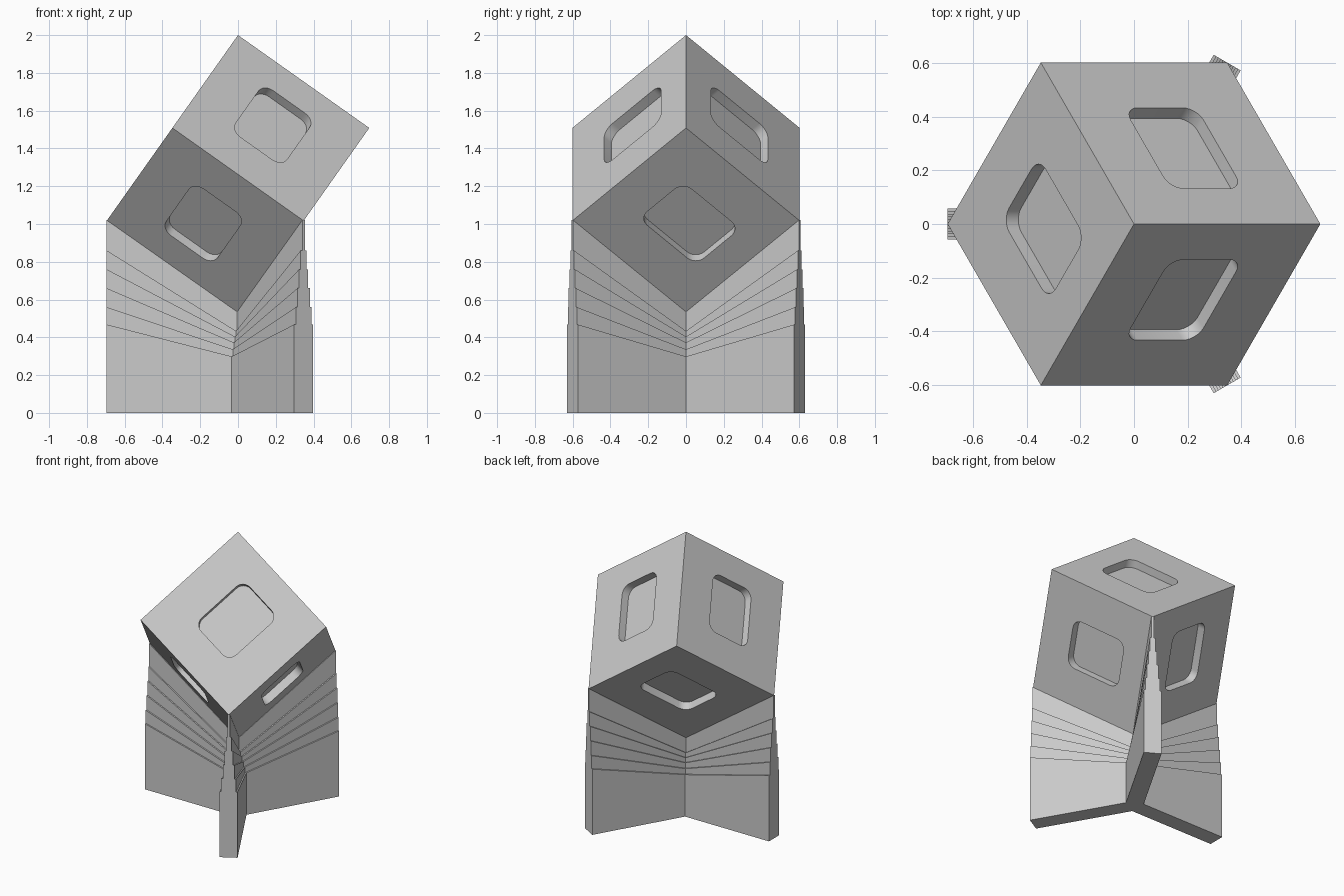
import bpy, bmesh
from math import cos, sin, radians, sqrt
from mathutils import Matrix, Vector

default = bpy.data.objects.get("Cube")
if default:
    bpy.data.objects.remove(default, do_unlink=True)

grey = bpy.data.materials.new("plain grey")
grey.use_nodes = True
grey.diffuse_color = (0.6, 0.6, 0.6, 1)
grey.node_tree.nodes["Principled BSDF"].inputs["Base Color"].default_value = (0.6, 0.6, 0.6, 1)

RADIUS = 0.695                      # reach of the cube corners from the axis
HEIGHT = RADIUS * 3 / sqrt(2)       # corner-to-corner height of the cube
BASE = 2 - HEIGHT                   # height of the cube's lowest corner
ARMS = [radians(a) for a in (60, 180, 300)]


def add_object(name, bm):
    bmesh.ops.recalc_face_normals(bm, faces=bm.faces)
    mesh = bpy.data.meshes.new(name)
    bm.to_mesh(mesh)
    bm.free()
    mesh.materials.append(grey)
    obj = bpy.data.objects.new(name, mesh)
    bpy.context.collection.objects.link(obj)
    return obj


# Unit cube axes mapped to the three edges rising from the lowest corner
edges = [Vector((RADIUS * cos(a), RADIUS * sin(a), HEIGHT / 3)) for a in ARMS]
stand_on_corner = Matrix.Translation((0, 0, BASE)) @ Matrix(edges).transposed().to_4x4()


def add_box(bm, low, high, round_axis=None):
    """Box between two corners, with the edges along one axis rounded."""
    low, high = Vector(low), Vector(high)
    part = bmesh.new()
    bmesh.ops.create_cube(part, size=1)
    for v in part.verts:
        v.co = Vector([l if c < 0 else h for c, l, h in zip(v.co, low, high)])
    if round_axis is not None:
        along = [e for e in part.edges
                 if abs((e.verts[0].co - e.verts[1].co)[round_axis]) > 1e-4]
        bmesh.ops.bevel(part, geom=along, offset=0.075, segments=6, profile=0.5,
                        affect='EDGES')
    part.transform(stand_on_corner)
    temp = bpy.data.meshes.new("temp")
    part.to_mesh(temp)
    part.free()
    bm.from_mesh(temp)
    bpy.data.meshes.remove(temp)


# Tilted cube
bm = bmesh.new()
add_box(bm, (0, 0, 0), (1, 1, 1))
cube = add_object("tilted_cube", bm)

# Rounded pockets: face axis, side, long axis, start of the long span
POCKETS = [(0, 1, 2, 0.28), (1, 1, 2, 0.28), (2, 1, 0, 0.28),
           (0, 0, 2, 0.22), (1, 0, 2, 0.22), (2, 0, 0, 0.28)]
DEPTH = 0.065
bm = bmesh.new()
for axis, side, long_axis, start in POCKETS:
    low, high = [0.305] * 3, [0.695] * 3
    low[long_axis], high[long_axis] = start, start + 0.5
    low[axis], high[axis] = (1 - DEPTH, 1.1) if side else (-0.1, DEPTH)
    add_box(bm, low, high, axis)
cutter = add_object("pocket_cutter", bm)
cutter.hide_render = True

cut = cube.modifiers.new("pockets", 'BOOLEAN')
cut.operation = 'DIFFERENCE'
cut.solver = 'EXACT'
cut.object = cutter
bpy.ops.object.select_all(action='DESELECT')
bpy.context.view_layer.objects.active = cube
cube.select_set(True)
bpy.ops.object.modifier_apply(modifier=cut.name)
bpy.data.objects.remove(cutter, do_unlink=True)
bpy.ops.object.shade_smooth_by_angle(angle=radians(30))

# Stepped three-armed stand: half thickness, top height at the axis and at the end
STEPS = [(0.058, 0.29, 0.468), (0.048, 0.327, 0.56), (0.038, 0.363, 0.66),
         (0.028, 0.395, 0.76), (0.018, 0.427, 0.86),
         (0.008, BASE + 0.006, BASE + HEIGHT / 3 + 0.003)]


def ring(bm, half, z_axis, z_end):
    """Outline of the three arms: two end corners, then the inner corner."""
    points = []
    for a in ARMS:
        out = Vector((cos(a), sin(a), 0))
        across = Vector((-sin(a), cos(a), 0))
        inner = half / sqrt(3)
        z_inner = z_axis + (z_end - z_axis) * inner / RADIUS
        for along, offset, z in ((RADIUS, -half, z_end), (RADIUS, half, z_end),
                                 (inner, half, z_inner)):
            points.append(bm.verts.new(out * along + across * offset + Vector((0, 0, z))))
    return points


def cap(bm, points, z):
    centre = bm.verts.new((0, 0, z))
    for i in (0, 3, 6):
        bm.faces.new((centre, points[i - 1], points[i], points[i + 1], points[i + 2]))


bm = bmesh.new()
below = ring(bm, STEPS[0][0], 0, 0)
cap(bm, below, 0)
for n, (half, z_axis, z_end) in enumerate(STEPS):
    above = ring(bm, half, z_axis, z_end)
    for i in range(9):
        j = (i + 1) % 9
        bm.faces.new((below[i], below[j], above[j], above[i]))
    if n + 1 < len(STEPS):
        # Sloping ledges along both sides of each arm
        below = ring(bm, STEPS[n + 1][0], z_axis, z_end)
        for i in range(9):
            j = (i + 1) % 9
            if i % 3:
                bm.faces.new((above[i], above[j], below[j], below[i]))
cap(bm, above, STEPS[-1][1])
add_object("stepped_stand", bm)
